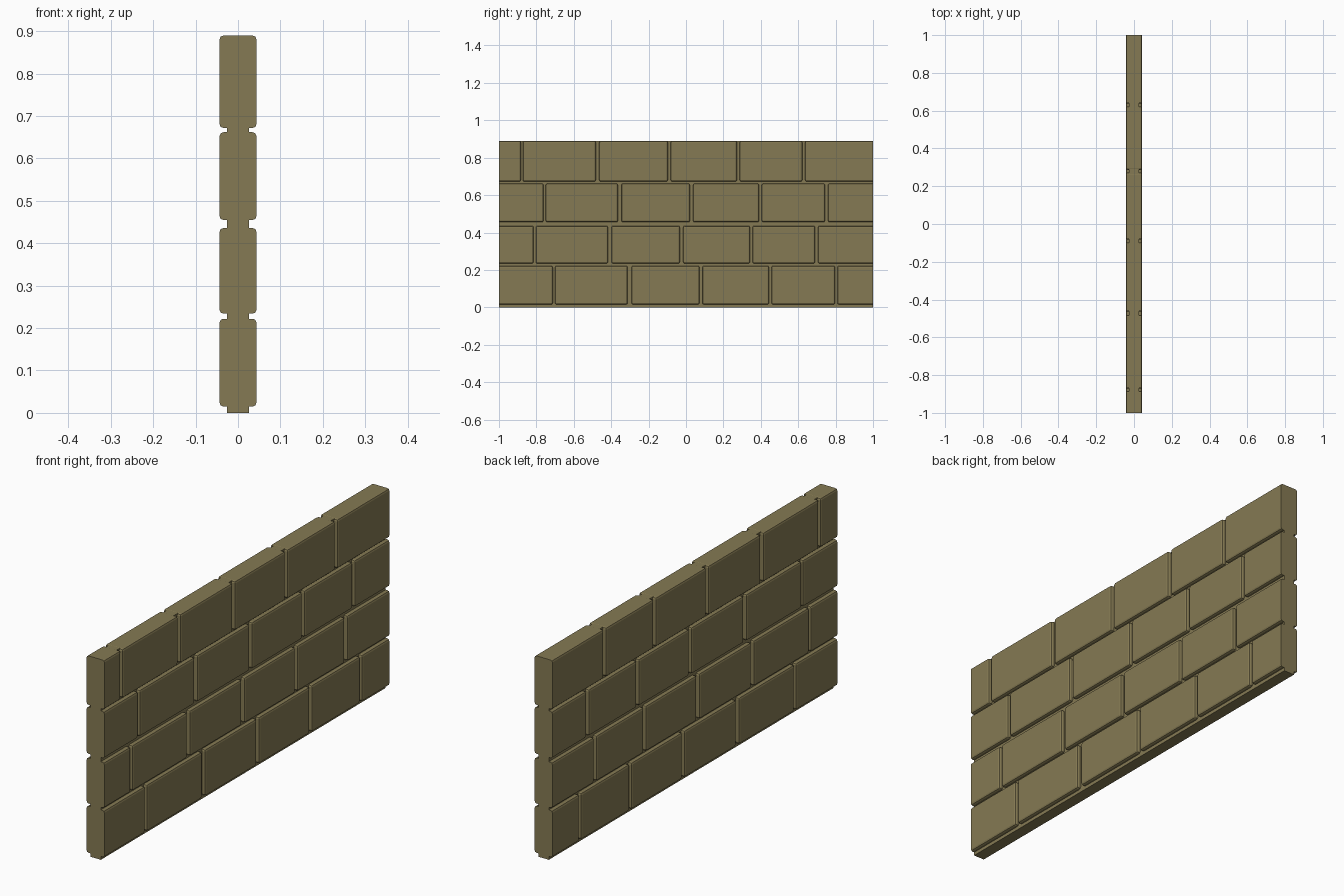
import bpy, bmesh

if "Cube" in bpy.data.objects:
    bpy.data.objects.remove(bpy.data.objects["Cube"])

HALF_LEN, HALF_DEPTH, CORE, TOP = 1.0, 0.0435, 0.026, 0.89
BEVEL = 0.009

stone = bpy.data.materials.new("stone")
stone.diffuse_color = (0.235, 0.195, 0.087, 1)
stone.use_nodes = True
stone.node_tree.nodes["Principled BSDF"].inputs["Base Color"].default_value = stone.diffuse_color


def add_box(bm, lo, hi):
    verts = bmesh.ops.create_cube(bm, size=1)["verts"]
    for v in verts:
        for i in range(3):
            v.co[i] = lo[i] if v.co[i] < 0 else hi[i]
    return verts


def finish(bm, name):
    bmesh.ops.recalc_face_normals(bm, faces=bm.faces)
    mesh = bpy.data.meshes.new(name)
    bm.to_mesh(mesh)
    bm.free()
    mesh.materials.append(stone)
    obj = bpy.data.objects.new(name, mesh)
    bpy.context.collection.objects.link(obj)
    return obj


def block_row(name, z0, z1, joints):
    """One course of chamfered blocks, sliced flat at both wall ends."""
    bm = bmesh.new()
    starts = [-1.05] + [b for a, b in joints]
    ends = [a for a, b in joints] + [1.05]
    for y0, y1 in zip(starts, ends):
        add_box(bm, (-HALF_DEPTH, y0, z0), (HALF_DEPTH, y1, z1))
    bmesh.ops.bevel(bm, geom=bm.edges[:], offset=BEVEL, segments=2,
                    profile=0.5, affect='EDGES')
    for side in (-1, 1):
        geom = bm.verts[:] + bm.edges[:] + bm.faces[:]
        cut = bmesh.ops.bisect_plane(bm, geom=geom, plane_co=(0, side * HALF_LEN, 0),
                                     plane_no=(0, side, 0), clear_outer=True)
        edges = [e for e in cut["geom_cut"] if isinstance(e, bmesh.types.BMEdge)]
        bmesh.ops.contextual_create(bm, geom=edges)
    return finish(bm, name)


# Recessed mortar slab behind all the joints
bm = bmesh.new()
add_box(bm, (-CORE, -HALF_LEN, 0), (CORE, HALF_LEN, TOP - 0.0005))
finish(bm, "mortar_core")

# Four staggered courses: bottom, top and the two sides of each upright joint
block_row("bottom_course", 0.015, 0.222,
          [(-0.712, -0.700), (-0.312, -0.291), (0.072, 0.087), (0.444, 0.457), (0.797, 0.809)])
block_row("second_course", 0.234, 0.436,
          [(-0.815, -0.803), (-0.417, -0.398), (-0.033, -0.015), (0.342, 0.356), (0.690, 0.706)])
block_row("third_course", 0.455, 0.662,
          [(-0.762, -0.750), (-0.364, -0.346), (0.021, 0.038), (0.391, 0.405), (0.743, 0.759)])
block_row("top_course", 0.672, 0.89,
          [(-0.883, -0.872), (-0.482, -0.464), (-0.097, -0.082), (0.272, 0.287), (0.622, 0.637)])
